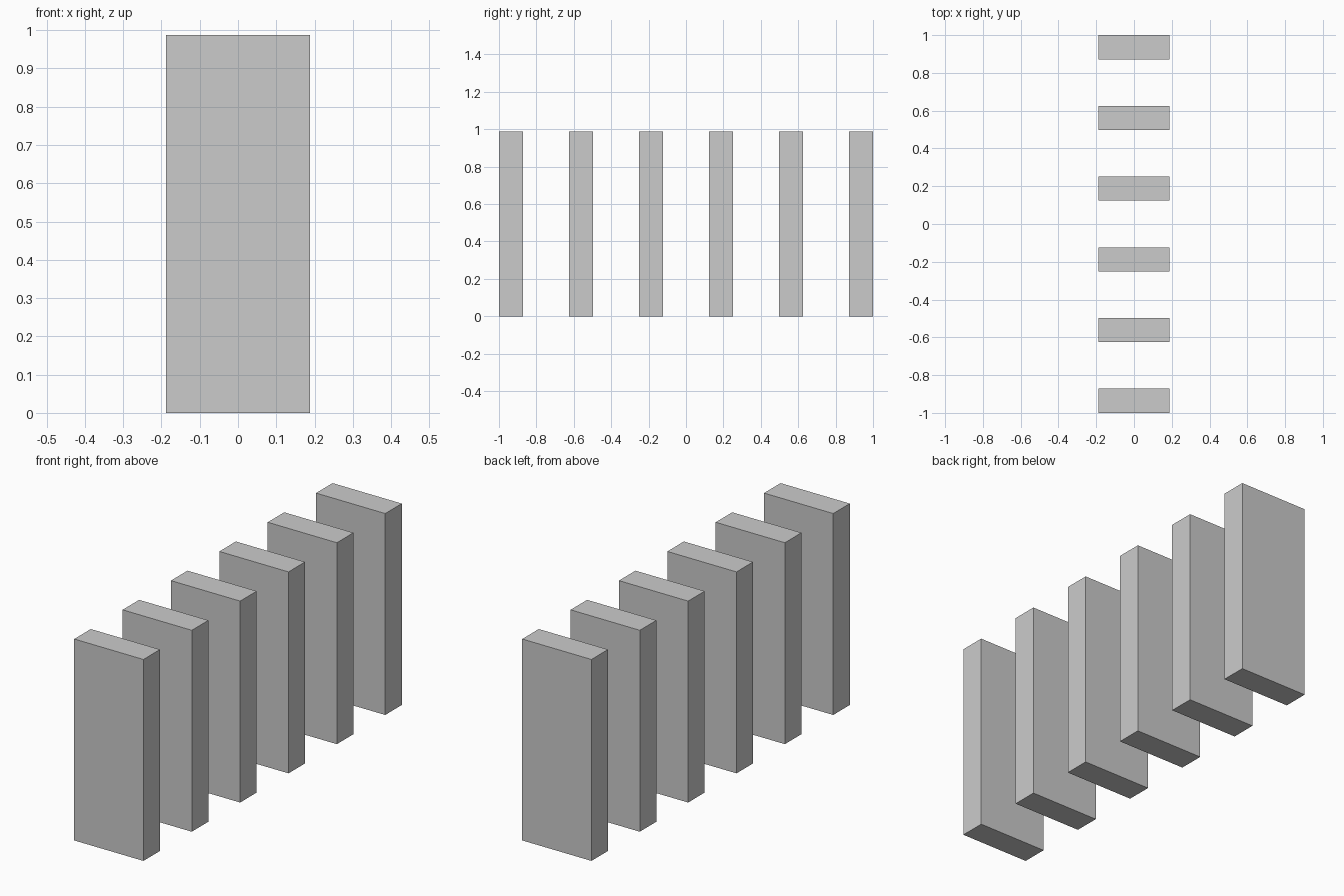
import bpy

if "Cube" in bpy.data.objects:
    bpy.data.objects.remove(bpy.data.objects["Cube"])

COUNT = 6
WIDTH, THICK, HEIGHT = 0.375, 0.128, 0.987
PITCH = (2.0 - THICK) / (COUNT - 1)

# Row of identical upright slabs, evenly spaced front to back
for i in range(COUNT):
    y = (i - (COUNT - 1) / 2) * PITCH
    bpy.ops.mesh.primitive_cube_add(size=1, location=(0, y, HEIGHT / 2))
    slab = bpy.context.object
    slab.name = f"upright_slab_{i + 1}"
    slab.scale = (WIDTH, THICK, HEIGHT)
    bpy.ops.object.transform_apply(location=False, rotation=False, scale=True)
